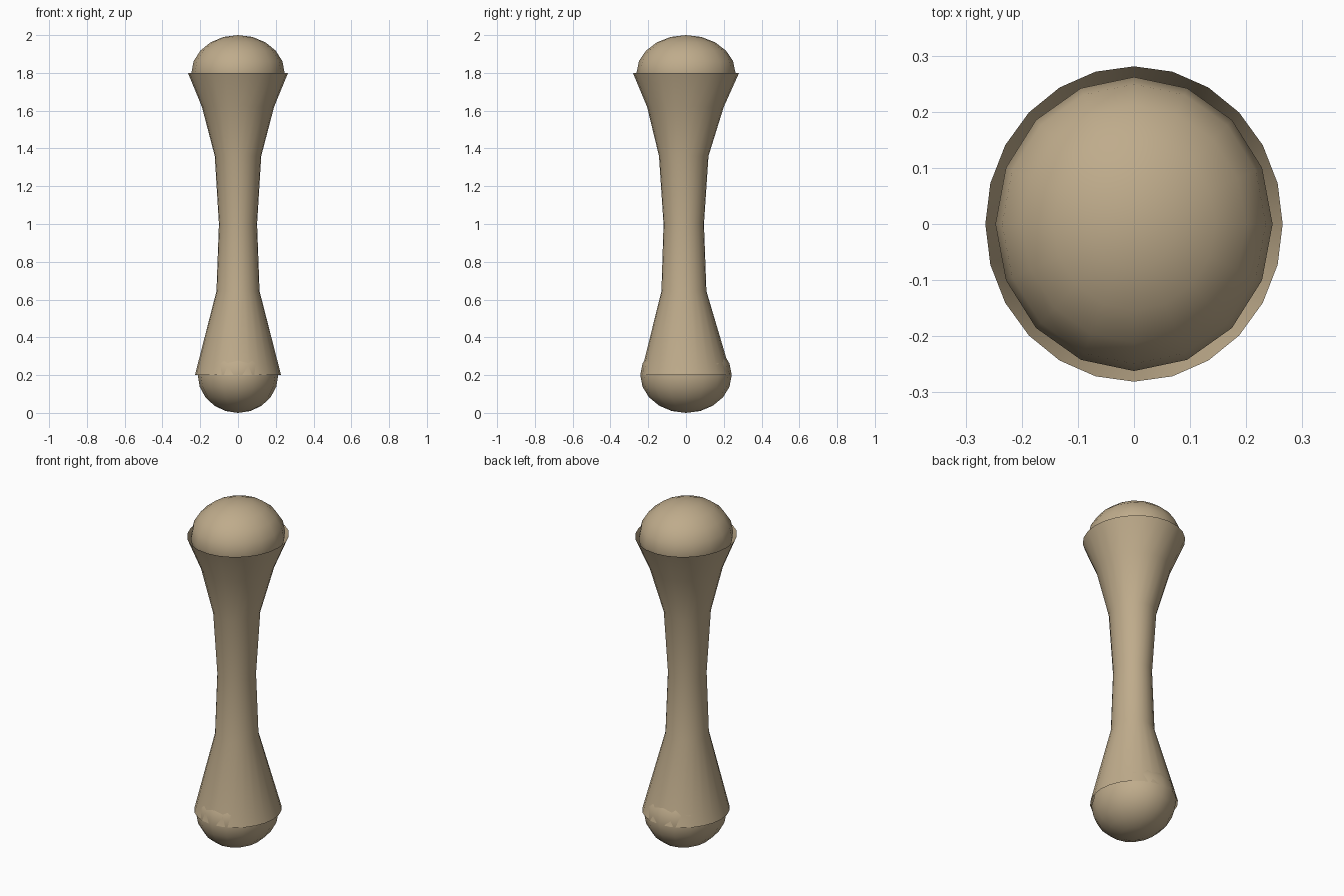
import bpy, bmesh
from math import cos, sin, tau

if "Cube" in bpy.data.objects:
    bpy.data.objects.remove(bpy.data.objects["Cube"])

bone = bpy.data.materials.new("bone")
bone.diffuse_color = (0.52, 0.41, 0.26, 1)
bone.use_nodes = True
bone.node_tree.nodes["Principled BSDF"].inputs["Base Color"].default_value = bone.diffuse_color


def finish(name, bm):
    mesh = bpy.data.meshes.new(name)
    bm.to_mesh(mesh)
    bm.free()
    mesh.materials.append(bone)
    for poly in mesh.polygons:
        poly.use_smooth = True
    obj = bpy.data.objects.new(name, mesh)
    bpy.context.collection.objects.link(obj)
    return obj


# Shaft: open-ended flared tube, slightly bowed forward in the middle
# Each ring: z, y centre, x radius, y radius
rings = [
    (0.20, 0.0, 0.228, 0.240),
    (0.645, -0.011, 0.114, 0.119),
    (1.00, -0.012, 0.101, 0.107),
    (1.36, -0.012, 0.123, 0.131),
    (1.62, -0.003, 0.191, 0.203),
    (1.80, 0.0, 0.265, 0.281),
]
SIDES = 24
bm = bmesh.new()
loops = []
for z, cy, rx, ry in rings:
    loops.append([bm.verts.new((rx * cos(tau * i / SIDES), cy + ry * sin(tau * i / SIDES), z))
                  for i in range(SIDES)])
for low, high in zip(loops, loops[1:]):
    for i in range(SIDES):
        j = (i + 1) % SIDES
        bm.faces.new((low[i], low[j], high[j], high[i]))
finish("shaft", bm)


# Rounded joint ends: squashed spheres set into the flared ends
def joint(name, z, rx, ry, rz):
    bm = bmesh.new()
    bmesh.ops.create_uvsphere(bm, u_segments=16, v_segments=10, radius=1)
    bmesh.ops.scale(bm, vec=(rx, ry, rz), verts=bm.verts)
    bmesh.ops.translate(bm, vec=(0, 0, z), verts=bm.verts)
    finish(name, bm)


joint("lower_joint", 0.20, 0.213, 0.242, 0.20)
joint("upper_joint", 1.80, 0.247, 0.262, 0.20)
